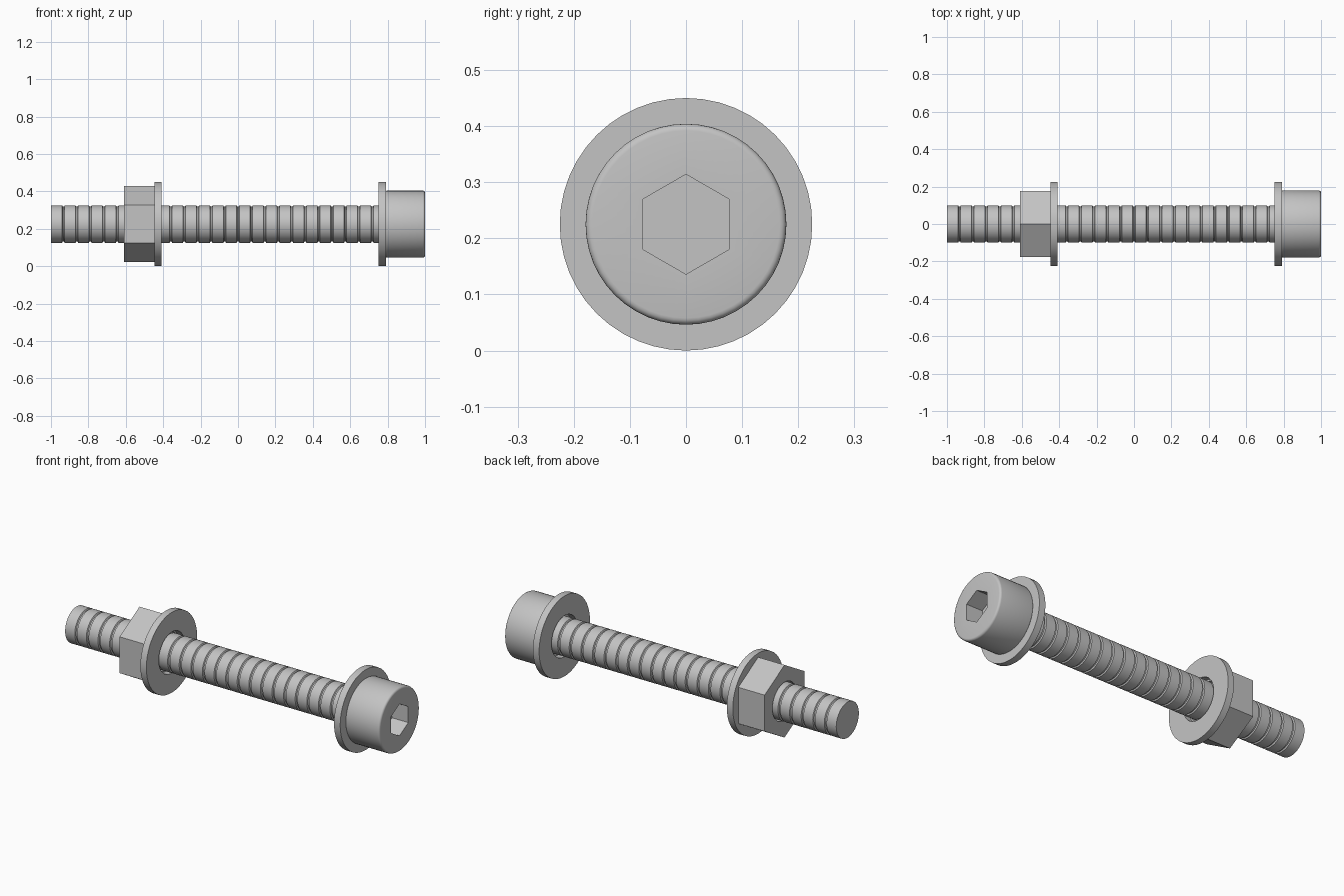
import bpy, bmesh, math

if "Cube" in bpy.data.objects:
    bpy.data.objects.remove(bpy.data.objects["Cube"])

SEG = 48          # sides around the axis, divisible by six
AXIS_Z = 0.225    # height of the bolt axis

steel = bpy.data.materials.new("steel grey")
steel.diffuse_color = (0.55, 0.55, 0.55, 1)
steel.use_nodes = True
steel.node_tree.nodes["Principled BSDF"].inputs["Base Color"].default_value = steel.diffuse_color


def radius(r, hexagon, a):
    """Radius at angle a: constant for round, varying for a hexagon."""
    if not hexagon:
        return r
    return r * math.cos(math.pi / 6) / math.cos(a % (math.pi / 3) - math.pi / 6)


def lathe(name, profile, closed=False):
    """Revolve (x, radius, is_hexagon) points around the x axis."""
    bm = bmesh.new()
    rings = []
    for x, r, h in profile:
        ring = []
        for i in range(SEG):
            a = 2 * math.pi * i / SEG
            q = radius(r, h, a + 1e-9)
            ring.append(bm.verts.new((x, q * math.sin(a), AXIS_Z + q * math.cos(a))))
        rings.append(ring)
    pairs = list(zip(rings, rings[1:]))
    if closed:
        pairs.append((rings[-1], rings[0]))
    else:
        bm.faces.new(rings[0])
        bm.faces.new(rings[-1])
    for p, q in pairs:
        for i in range(SEG):
            j = (i + 1) % SEG
            bm.faces.new((p[i], p[j], q[j], q[i]))
    bmesh.ops.recalc_face_normals(bm, faces=bm.faces[:])
    me = bpy.data.meshes.new(name)
    bm.to_mesh(me)
    bm.free()
    me.materials.append(steel)
    ob = bpy.data.objects.new(name, me)
    bpy.context.collection.objects.link(ob)
    bpy.ops.object.select_all(action='DESELECT')
    ob.select_set(True)
    bpy.context.view_layer.objects.active = ob
    bpy.ops.object.shade_smooth_by_angle(angle=math.radians(28))
    return ob


def tube(name, x0, x1, outer, inner, hexagon=False):
    return lathe(name, [(x0, outer, hexagon), (x1, outer, hexagon),
                        (x1, inner, False), (x0, inner, False)], closed=True)


# threaded rod with evenly spaced ring grooves
R, PITCH, W, D = 0.1, 0.0718, 0.007, 0.007
rod = [(-1.0, R, False)]
for k in range(-13, 11):
    c = k * PITCH
    rod += [(c - W, R, False), (c - W * 0.5, R - D, False),
            (c + W * 0.5, R - D, False), (c + W, R, False)]
rod.append((0.80, R, False))
lathe("threaded_rod", rod)

# cap head with rounded rims and a hexagonal socket
X0, X1, HR, F = 0.79, 1.0, 0.179, 0.012
head = []
for i in range(5):
    a = math.pi / 2 * i / 4
    head.append((X0 + F * 0.5 * (1 - math.cos(a)), HR - F * 0.5 * (1 - math.sin(a)), False))
for i in range(5):
    a = math.pi / 2 * i / 4
    head.append((X1 - F * (1 - math.sin(a)), HR - F * (1 - math.cos(a)), False))
head += [(X1, 0.089, True), (0.90, 0.089, True)]
lathe("cap_head", head)

# washers and nut
tube("head_washer", 0.752, 0.79, 0.225, 0.115)
tube("nut_washer", -0.447, -0.41, 0.225, 0.115)
tube("hex_nut", -0.61, -0.447, 0.203, 0.107, hexagon=True)
